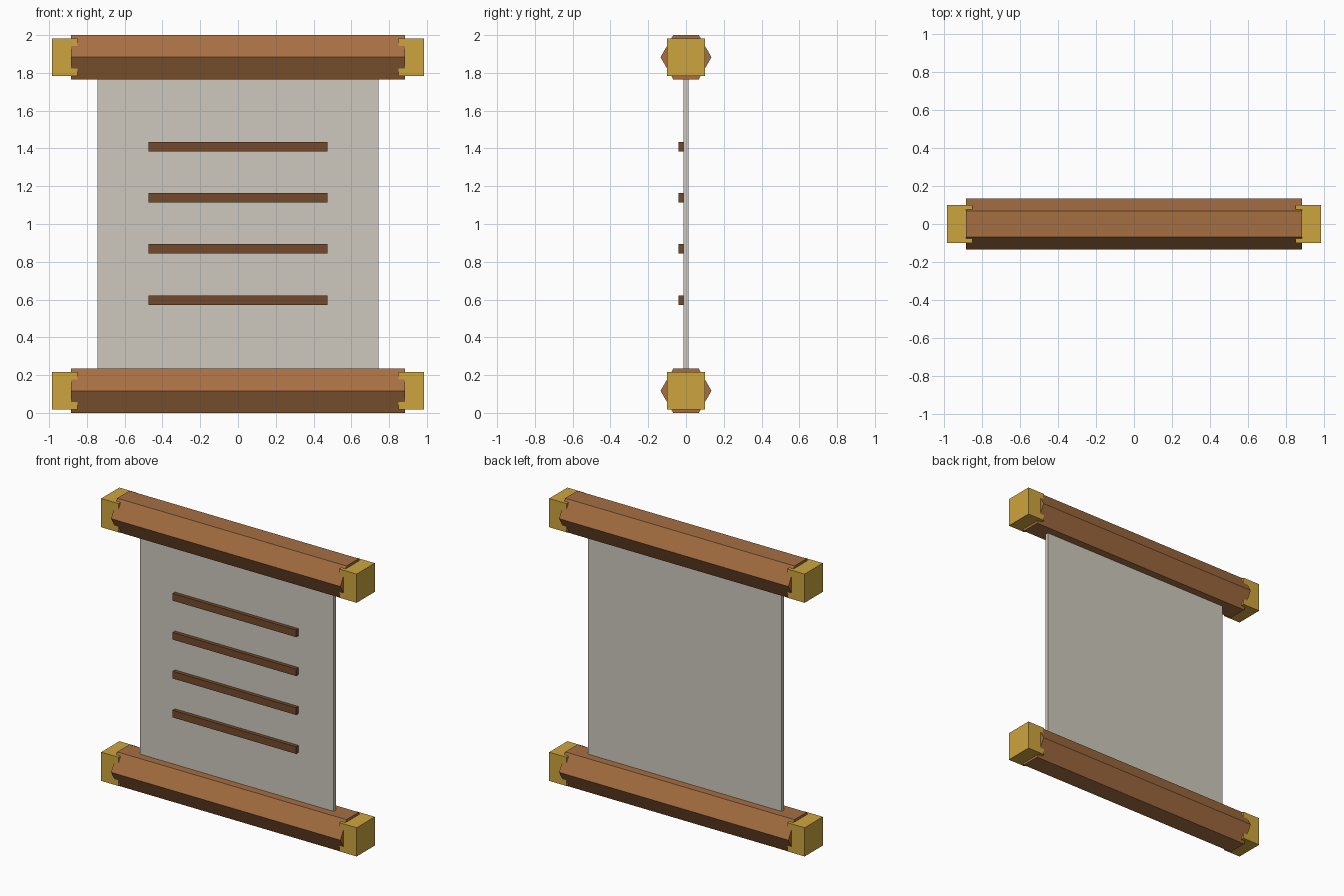
import bpy
import math

cube = bpy.data.objects.get("Cube")
if cube:
    bpy.data.objects.remove(cube, do_unlink=True)


def srgb(r, g, b):
    lin = [((c / 255 + 0.055) / 1.055) ** 2.4 for c in (r, g, b)]
    return (*lin, 1.0)


def material(name, colour):
    m = bpy.data.materials.new(name)
    m.use_nodes = True
    m.diffuse_color = colour
    m.node_tree.nodes["Principled BSDF"].inputs["Base Color"].default_value = colour
    return m


wood = material("warm wood", srgb(166, 111, 66))
gold = material("gold", srgb(206, 165, 62))
paper = material("paper", srgb(206, 201, 190))
ink = material("dark brown ink", srgb(115, 74, 44))


def finish(name, mat):
    ob = bpy.context.object
    ob.name = name
    bpy.ops.object.transform_apply(location=False, rotation=True, scale=True)
    ob.data.materials.append(mat)
    return ob


def box(name, centre, size, mat):
    bpy.ops.mesh.primitive_cube_add(size=1, location=centre)
    bpy.context.object.scale = size
    return finish(name, mat)


def rod(name, z):
    # Hexagonal bar along x, with corners pointing to the front and back
    bpy.ops.mesh.primitive_cylinder_add(
        vertices=6, radius=0.135, depth=1.766, location=(0, 0, z),
        rotation=(0, math.pi / 2, 0))
    return finish(name, wood)


# Rollers with square end caps
for level, z in (("top", 1.883), ("bottom", 0.117)):
    rod(level + "_roller", z)
    for side, sx in (("left", 1), ("right", -1)):
        box(f"{level}_{side}_cap", (sx * 0.917, 0, z), (0.134, 0.2, 0.2), gold)

# Sheet running between the rollers
box("sheet", (0, 0, 1), (1.49, 0.027, 1.7), paper)

# Raised lines of writing on the front
for i in range(4):
    box(f"writing_line_{i + 1}", (0, -0.027, 1.41 - 0.271 * i),
        (0.95, 0.026, 0.05), ink)
